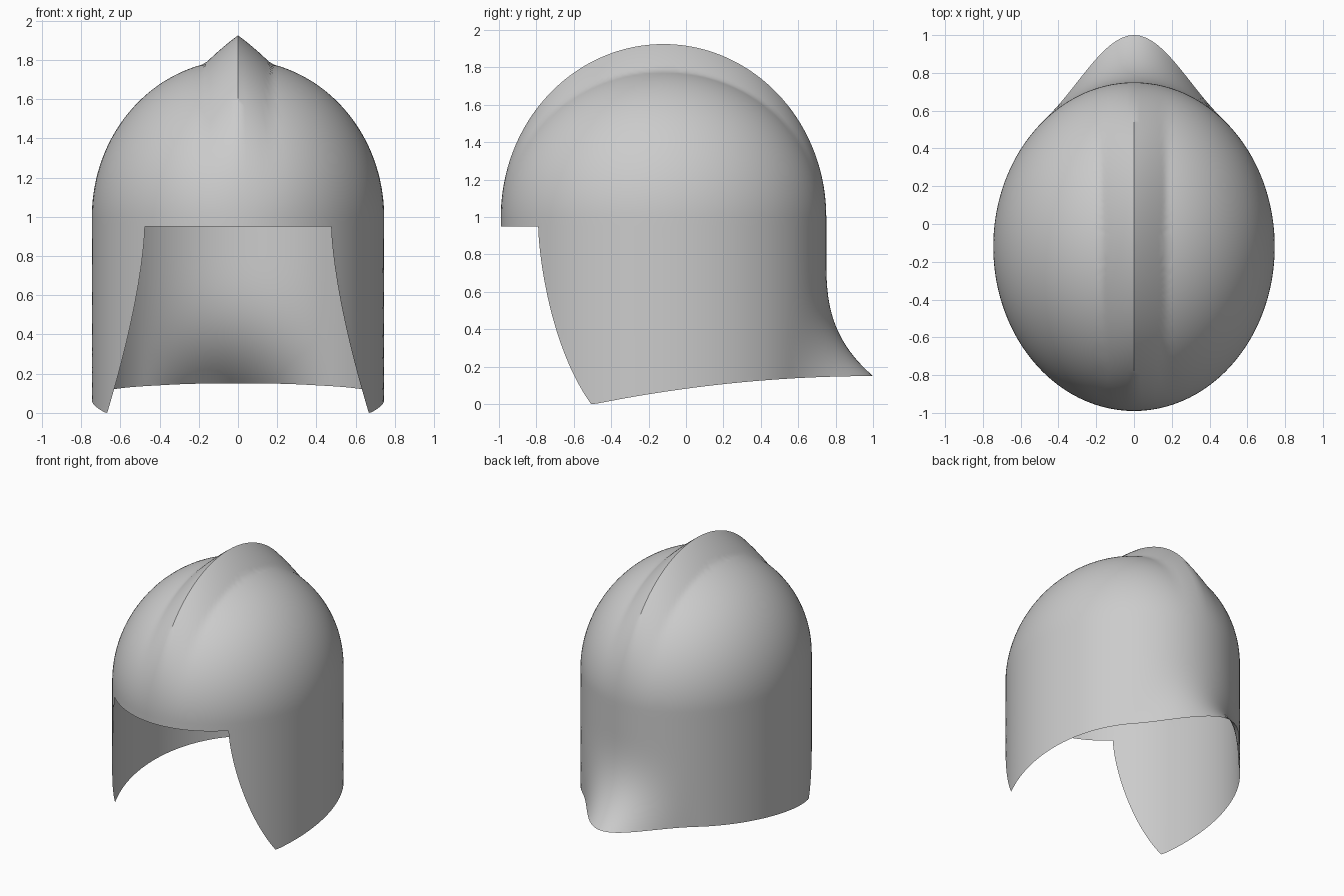
import bpy, bmesh
from math import sin, cos, pi, asin, sqrt

if "Cube" in bpy.data.objects:
    bpy.data.objects.remove(bpy.data.objects["Cube"], do_unlink=True)

RX, RY, CY = 0.745, 0.87, -0.12      # oval plan of the helmet
SPRING, BROW = 1.0, 0.95             # start of the dome, top of the face opening
HALF_OPENING, CHEEK_X = 0.475, 0.667
FRONT_COLS, SIDE_COLS = 24, 96
DOME_ROWS, SKIRT_ROWS = 44, 30


def dome_point(theta, phi):
    """Oval dome with a roof-shaped ridge running front to back."""
    x = RX * sin(phi) * sin(theta)
    y = CY - RY * sin(phi) * cos(theta)
    ridge = max(0.0, 1 - abs(x) / 0.17)
    return x, y, SPRING + (0.8 + 0.125 * ridge) * cos(phi)


def opening_angle(v):
    """Angle of the cheek edge, v = 0 at the brow and 1 at the tip."""
    return asin((HALF_OPENING + (CHEEK_X - HALF_OPENING) * v ** 1.5) / RX)


def skirt_point(s, v):
    """Side wall, with the neck guard flaring out at the back."""
    start = opening_angle(v)
    theta = start + s * (2 * pi - 2 * start)
    x, y = RX * sin(theta), CY - RY * cos(theta)
    flare = 0.0
    if y > CY and abs(x) < HALF_OPENING:
        flare = 0.25 * cos(pi * x / (2 * HALF_OPENING)) ** 2
    t = max(0.0, (y + flare + 0.49) / 1.49)
    bottom = 0.15 * (1 - (1 - t) ** 2)
    z = BROW + (bottom - BROW) * v
    return x, y + flare * max(0.0, (0.8 - z) / 0.65) ** 3, z


def bridge(bm, upper, lower, closed):
    n = len(upper)
    for i in range(n if closed else n - 1):
        j = (i + 1) % n
        bm.faces.new((upper[i], lower[i], lower[j], upper[j]))


bm = bmesh.new()

# Columns run round the back first, then across the brow
a0 = opening_angle(0)
angles = [a0 + i / SIDE_COLS * (2 * pi - 2 * a0) for i in range(SIDE_COLS + 1)]
angles += [-a0 + i / FRONT_COLS * 2 * a0 for i in range(1, FRONT_COLS)]

# Dome with its ridge
apex = bm.verts.new(dome_point(0, 0))
row = None
for r in range(1, DOME_ROWS + 1):
    new = [bm.verts.new(dome_point(a, r / DOME_ROWS * pi / 2)) for a in angles]
    if row:
        bridge(bm, row, new, True)
    else:
        for i, v in enumerate(new):
            bm.faces.new((apex, v, new[(i + 1) % len(new)]))
    row = new

# Brow band
brow = [bm.verts.new((v.co.x, v.co.y, BROW)) for v in row]
bridge(bm, row, brow, True)

# Cheek pieces and neck guard
row = brow[:SIDE_COLS + 1]
for r in range(1, SKIRT_ROWS + 1):
    new = [bm.verts.new(skirt_point(i / SIDE_COLS, r / SKIRT_ROWS))
           for i in range(SIDE_COLS + 1)]
    bridge(bm, row, new, False)
    row = new

bmesh.ops.recalc_face_normals(bm, faces=bm.faces)
mesh = bpy.data.meshes.new("helmet_shell")
bm.to_mesh(mesh)
bm.free()
helmet = bpy.data.objects.new("helmet_shell", mesh)
bpy.context.collection.objects.link(helmet)

# Plain grey metal
grey = bpy.data.materials.new("grey_metal")
grey.use_nodes = True
colour = (0.6, 0.6, 0.6, 1)
grey.diffuse_color = colour
grey.node_tree.nodes["Principled BSDF"].inputs["Base Color"].default_value = colour
mesh.materials.append(grey)

bpy.context.view_layer.objects.active = helmet
helmet.select_set(True)
bpy.ops.object.shade_smooth_by_angle(angle=0.6)
